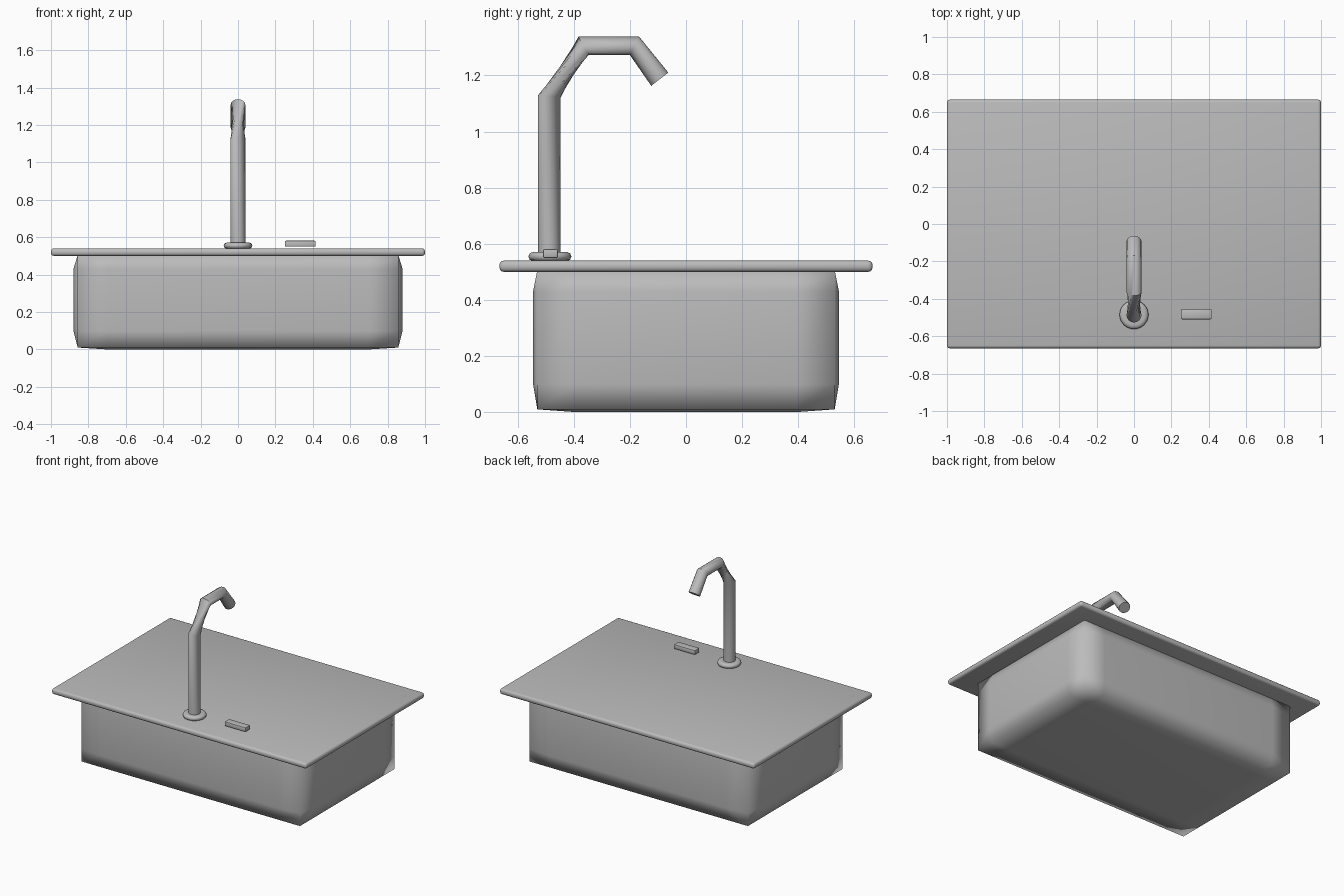
import bpy, bmesh, math
from mathutils import Vector

if "Cube" in bpy.data.objects:
    bpy.data.objects.remove(bpy.data.objects["Cube"])

steel = bpy.data.materials.new("brushed steel grey")
steel.diffuse_color = (0.5, 0.5, 0.5, 1)
steel.use_nodes = True
steel.node_tree.nodes["Principled BSDF"].inputs["Base Color"].default_value = steel.diffuse_color


def finish(name, bm, angle=None):
    """Turn a bmesh into a named, smooth-shaded object."""
    bmesh.ops.recalc_face_normals(bm, faces=bm.faces)
    mesh = bpy.data.meshes.new(name)
    bm.to_mesh(mesh)
    bm.free()
    obj = bpy.data.objects.new(name, mesh)
    bpy.context.collection.objects.link(obj)
    mesh.materials.append(steel)
    bpy.ops.object.select_all(action='DESELECT')
    obj.select_set(True)
    bpy.context.view_layer.objects.active = obj
    if angle is None:
        bpy.ops.object.shade_smooth()
    else:
        bpy.ops.object.shade_smooth_by_angle(angle=math.radians(angle))
    return obj


def rounded_box(name, center, size, bevel, segments):
    bm = bmesh.new()
    bmesh.ops.create_cube(bm, size=1)
    for v in bm.verts:
        v.co = Vector(c + s * k for c, s, k in zip(center, size, v.co))
    bmesh.ops.bevel(bm, geom=bm.edges[:], offset=bevel, segments=segments,
                    profile=0.5, affect='EDGES')
    return finish(name, bm, 40)


def loft(name, rings, angle):
    """Skin a list of equal-length point rings and cap both ends."""
    bm = bmesh.new()
    loops = [[bm.verts.new(p) for p in ring] for ring in rings]
    n = len(loops[0])
    for a, b in zip(loops, loops[1:]):
        for i in range(n):
            j = (i + 1) % n
            bm.faces.new((a[i], a[j], b[j], b[i]))
    bm.faces.new(loops[0])
    bm.faces.new(loops[-1])
    return finish(name, bm, angle)


# Countertop plate with rounded rim
rounded_box("counter_plate", (0, 0, 0.52), (2.0, 1.33, 0.04), 0.016, 3)

# Basin: box whose six sides bulge slightly outward around an inset panel
grid = ((-0.857, -0.70, 0.70, 0.857),
        (-0.53, -0.39, 0.39, 0.53),
        (0.01, 0.10, 0.43, 0.505))
bulge = (0.023, 0.015, 0.01)
bm = bmesh.new()
verts = {}


def basin_vert(key):
    if key not in verts:
        co = [grid[a][key[a]] for a in range(3)]
        outer = [a for a in range(3) if key[a] in (0, 3)]
        if len(outer) == 1 and not (outer[0] == 2 and key[2] == 3):
            a = outer[0]
            co[a] += bulge[a] * (1 if key[a] == 3 else -1)
        verts[key] = bm.verts.new(co)
    return verts[key]


for axis in range(3):
    u, w = [a for a in range(3) if a != axis]
    for side in (0, 3):
        for i in range(3):
            for j in range(3):
                quad = []
                for di, dj in ((0, 0), (1, 0), (1, 1), (0, 1)):
                    key = [0, 0, 0]
                    key[axis], key[u], key[w] = side, i + di, j + dj
                    quad.append(basin_vert(tuple(key)))
                bm.faces.new(quad)
finish("basin", bm)

# Tap pipe: (outer y, z), (inner y, z), twist in steps for each bend
SIDES = 16
bends = [((-0.527, 0.55), (-0.447, 0.55), 0),
         ((-0.527, 1.13), (-0.447, 1.12), 0),
         ((-0.383, 1.338), (-0.347, 1.273), 3),
         ((-0.167, 1.338), (-0.20, 1.273), 3),
         ((-0.063, 1.21), (-0.124, 1.163), 3)]
rings = []
for (oy, oz), (iy, iz), twist in bends:
    ring = []
    for k in range(SIDES):
        t = 2 * math.pi * (k + twist) / SIDES
        f = (1 - math.cos(t)) / 2
        ring.append((0.04 * math.sin(t), oy + (iy - oy) * f, oz + (iz - oz) * f))
    rings.append(ring)
loft("tap_pipe", rings, 50)

# Tap base: round flange with a rounded rim
profile = [(0.06, 0.538), (0.072, 0.543), (0.077, 0.555),
           (0.072, 0.566), (0.06, 0.571), (0.045, 0.571)]
loft("tap_flange", [[(r * math.cos(math.tau * k / 32),
                      -0.485 + r * math.sin(math.tau * k / 32), z)
                     for k in range(32)] for r, z in profile], 50)

# Control lever beside the tap
rounded_box("tap_lever", (0.333, -0.483, 0.565), (0.165, 0.053, 0.032), 0.006, 2)
